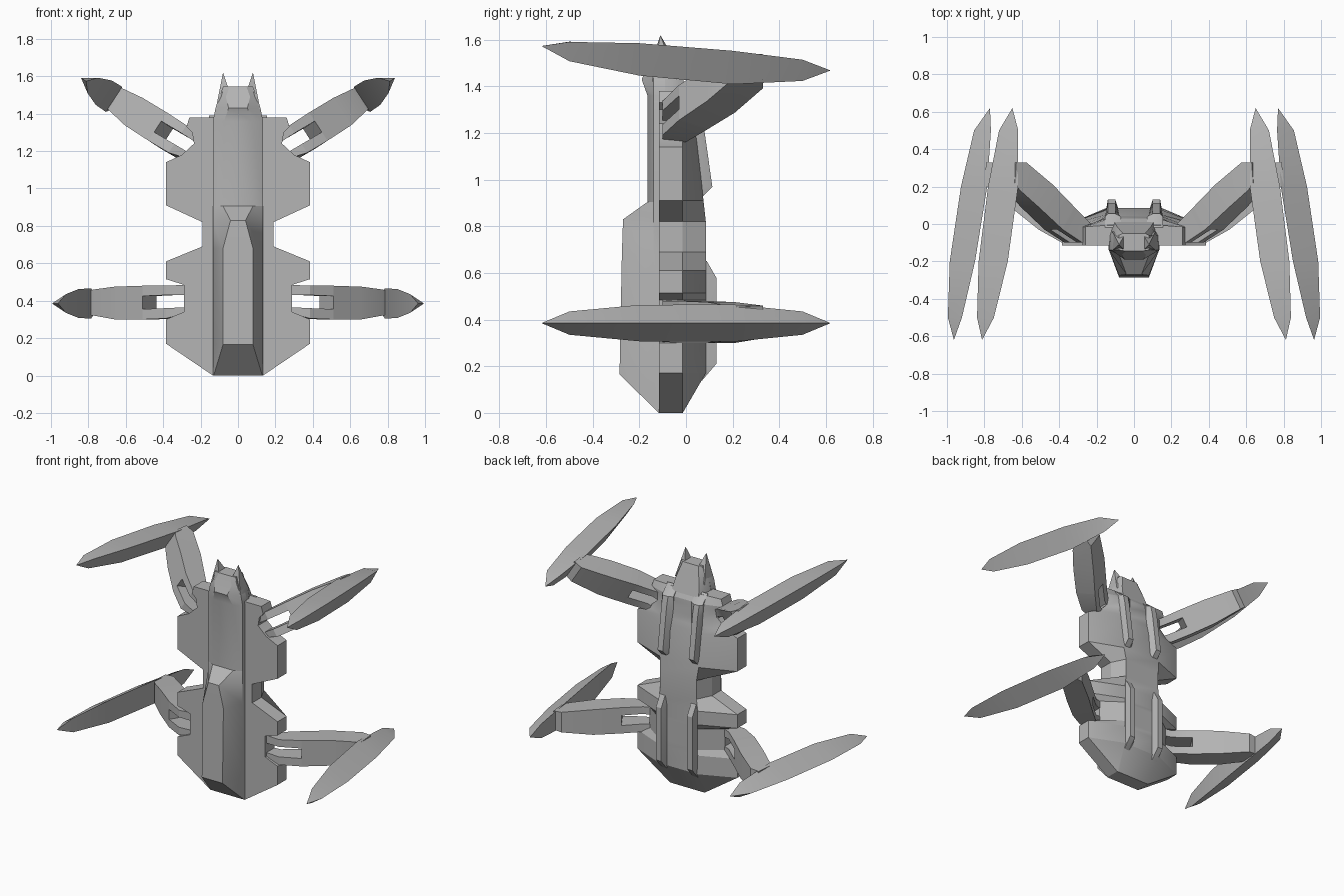
import bpy, bmesh, math
from mathutils import Matrix, Vector

cube = bpy.data.objects.get("Cube")
if cube:
    bpy.data.objects.remove(cube, do_unlink=True)

GREY = (0.46, 0.46, 0.46, 1.0)
grey = bpy.data.materials.new("hull grey")
grey.use_nodes = True
grey.diffuse_color = GREY
grey.node_tree.nodes["Principled BSDF"].inputs["Base Color"].default_value = GREY


def loft(name, rings, place=None):
    """Skin a list of equal-length point rings and cap both ends."""
    bm = bmesh.new()
    loops = [[bm.verts.new(p) for p in ring] for ring in rings]
    n = len(loops[0])
    for a, b in zip(loops, loops[1:]):
        for i in range(n):
            j = (i + 1) % n
            bm.faces.new((a[i], a[j], b[j], b[i]))
    bm.faces.new(loops[0])
    bm.faces.new(loops[-1])
    bmesh.ops.remove_doubles(bm, verts=bm.verts, dist=0.0005)
    if place:
        bm.transform(place)
    bmesh.ops.recalc_face_normals(bm, faces=bm.faces)
    mesh = bpy.data.meshes.new(name)
    bm.to_mesh(mesh)
    bm.free()
    mesh.materials.append(grey)
    obj = bpy.data.objects.new(name, mesh)
    bpy.context.collection.objects.link(obj)
    bpy.ops.object.select_all(action='DESELECT')
    obj.select_set(True)
    bpy.context.view_layer.objects.active = obj
    bpy.ops.object.shade_smooth_by_angle(angle=math.radians(25))
    return obj


def mirrored_ring(half, z):
    """Close a half section of (x, y) points across x = 0."""
    return [(x, y, z) for x, y in half] + [(-x, y, z) for x, y in reversed(half)]


# Main hull: height, side half width, back half width, back depth
FRONT, BACK = -0.115, -0.015
hull = [(0, .134, .12, -.014), (.17, .385, .15, .085), (.30, .385, .15, .085),
        (.34, .29, .15, .085), (.485, .29, .15, .085), (.515, .385, .15, .085),
        (.61, .385, .15, .085), (.69, .19, .14, .085), (.82, .19, .14, .085),
        (.91, .385, .15, .075), (1.14, .385, .15, .05), (1.18, .30, .15, .045),
        (1.24, .235, .15, .04), (1.30, .245, .14, .035), (1.33, .275, .13, .03),
        (1.38, .26, .12, -.005)]
loft("hull", [mirrored_ring([(xo, FRONT), (xo, BACK), (xi, yb)], z)
              for z, xo, xi, yb in hull])

# Front keel: height, base half width, front half width, front depth
keel = [(0, .134, .13, -.117), (.165, .134, .08, -.285), (.68, .134, .08, -.275),
        (.83, .134, .04, -.27), (.905, .134, .08, -.165), (1.36, .134, .075, -.165),
        (1.43, .12, .05, -.19), (1.49, .09, .065, -.165), (1.545, .075, .045, -.145)]
loft("front_keel", [mirrored_ring([(bx, -.09), (bx, max(-.14, fy)), (fx, fy)], z)
                    for z, bx, fx, fy in keel])

# Head: height, half width, back half width, back depth
head = [(1.33, .135, .11, .02), (1.44, .118, .09, -.015), (1.545, .08, .06, -.05)]
loft("head", [mirrored_ring([(x, -.14), (x, -.06), (xb, yb)], z)
              for z, x, xb, yb in head])

# Back fins: (depth, height) profiles, narrower towards the crest
lower_fin = [(.03, .12), (.07, .14), (.13, .21), (.13, .58), (.09, .65), (.03, .68)]
upper_fin = [(-.02, .89), (.065, .92), (.113, .97), (.072, 1.26), (.055, 1.33), (-.02, 1.39)]


def fin(name, profile, s):
    # the two outer rings follow the foot, the two inner ones the crest
    foot = [(min(y, .04), z) for y, z in profile]
    rings = [[(s * x, y, z) for y, z in path]
             for x, path in ((.07, foot), (.10, profile), (.14, profile), (.155, foot))]
    loft(name, rings)


# Arm stations: front corner, back corner, outer heights, gap heights
arm = [((.28, -.10), (.28, -.015), (.335, .485), (.365, .43)),
       ((.385, -.10), (.33, .0), (.305, .48), (.36, .43)),
       ((.51, -.03), (.435, .09), (.30, .48), (.355, .425)),
       ((.66, .09), (.57, .21), (.30, .475), None),
       ((.77, .18), (.73, .33), (.32, .46), None),
       ((.80, .22), (.79, .33), (.325, .455), None)]
# Blade stations: depth, outer edge, inner edge, half height
blade = [(-.62, .963, .963, 0), (-.5, .995, .92, .05), (-.2, .985, .85, .078),
         (.2, .925, .785, .08), (.5, .855, .765, .05), (.62, .77, .77, 0)]
AXIS = .385


def beam_ring(front, back, lo, hi):
    return [(*front, lo), (*back, lo), (*back, hi), (*front, hi)]


def limb(prefix, place):
    loft(prefix + "_arm", [beam_ring(f, b, *out) for f, b, out, gap in arm[2:]], place)
    loft(prefix + "_top_prong",
         [beam_ring(f, b, gap[1], out[1]) for f, b, out, gap in arm[:3]], place)
    loft(prefix + "_bottom_prong",
         [beam_ring(f, b, out[0], gap[0]) for f, b, out, gap in arm[:3]], place)
    loft(prefix + "_blade",
         [[(xo, y, AXIS), (xi, y, AXIS + h), (xi, y, AXIS - h)]
          for y, xo, xi, h in blade], place)


# The upper limbs are the lower ones raised and tilted outwards
raised = (Matrix.Translation((.73, 0, 1.52)) @ Matrix.Rotation(math.radians(-33), 4, 'Y')
          @ Matrix.Translation((-.865, 0, -AXIS)))

for side, s in (("left", 1), ("right", -1)):
    flip = Matrix.Diagonal((s, 1, 1, 1))
    limb(side + "_lower", flip)
    limb(side + "_upper", flip @ raised)
    fin(side + "_lower_fin", lower_fin, s)
    fin(side + "_upper_fin", upper_fin, s)
    # Pointed horn on the head
    tip = Vector((s * .08, -.11, 1.62))
    base = [Vector((s * x, y, z)) for x, y, z in
            ((.04, -.15, 1.5), (.12, -.145, 1.42), (.115, -.04, 1.43), (.04, -.04, 1.5))]
    loft(side + "_horn", [base, [tip.lerp(p, .02) for p in base]])
